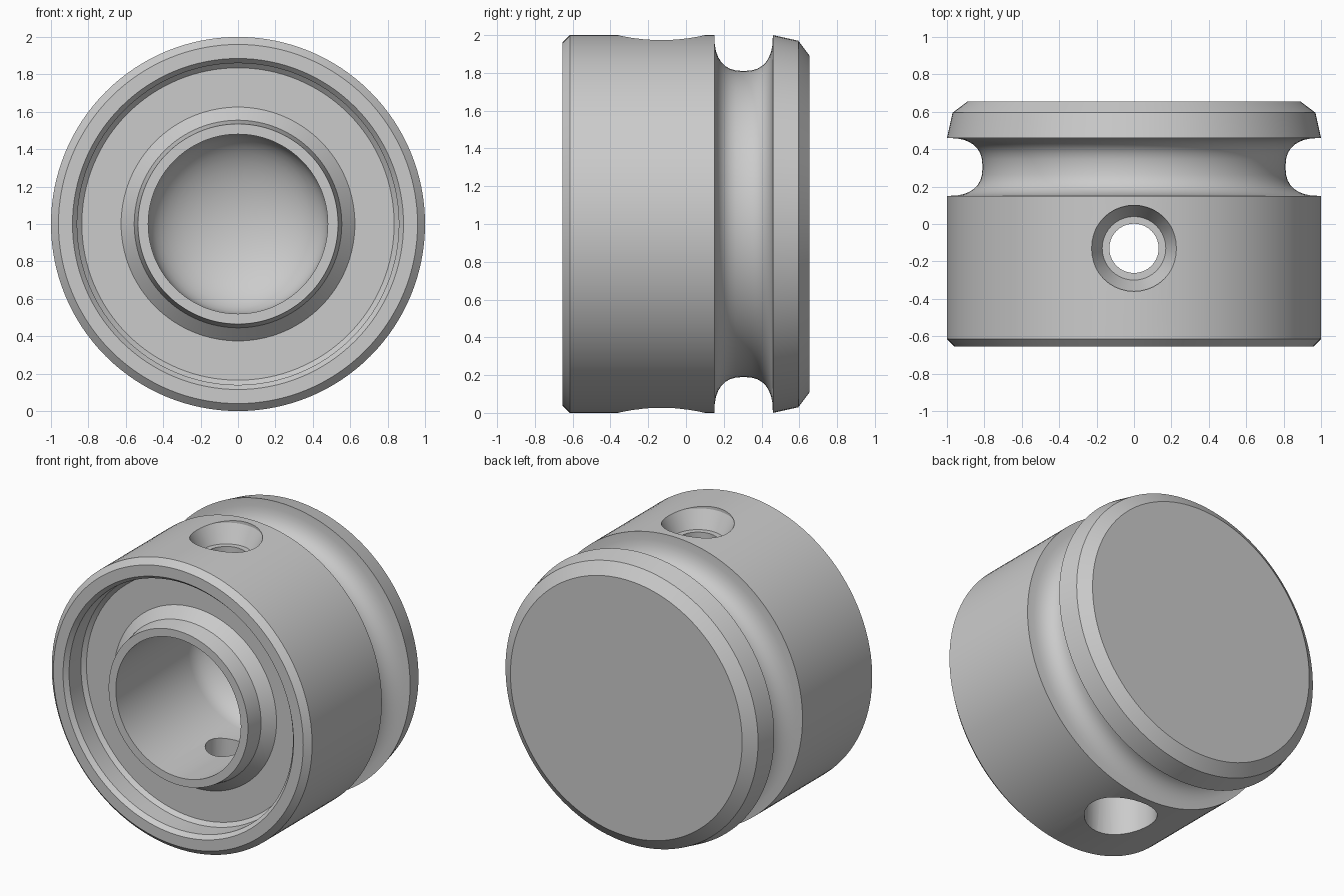
import bpy, bmesh, math
from mathutils import Vector

default = bpy.data.objects.get("Cube")
if default:
    bpy.data.objects.remove(default, do_unlink=True)

grey = bpy.data.materials.new("satin_grey")
grey.use_nodes = True
COLOUR = (0.6, 0.6, 0.6, 1)
grey.diffuse_color = COLOUR
grey.node_tree.nodes["Principled BSDF"].inputs["Base Color"].default_value = COLOUR


def lathe(name, profile, axis, centre, steps):
    """Revolve (radius, distance along axis) points into a closed solid."""
    axis, centre = Vector(axis), Vector(centre)
    bm = bmesh.new()
    verts = [bm.verts.new(centre + Vector((r, 0, 0)) + axis * d) for r, d in profile]
    edges = [bm.edges.new(pair) for pair in zip(verts, verts[1:])]
    bmesh.ops.spin(bm, geom=verts + edges, cent=centre, axis=axis,
                   angle=math.tau, steps=steps)
    bmesh.ops.remove_doubles(bm, verts=bm.verts[:], dist=1e-4)
    bmesh.ops.recalc_face_normals(bm, faces=bm.faces[:])
    mesh = bpy.data.meshes.new(name)
    bm.to_mesh(mesh)
    bm.free()
    mesh.materials.append(grey)
    obj = bpy.data.objects.new(name, mesh)
    bpy.context.collection.objects.link(obj)
    return obj


# Outer wall with chamfered front rim
outer = [(0.885, -0.655), (0.96, -0.655), (1, -0.615)]

# Rounded groove around the body
groove = []
for i in range(17):
    a = math.pi * i / 16
    along = -math.copysign(abs(math.cos(a)) ** 0.8, math.cos(a))
    groove.append((1 - 0.19 * math.sin(a) ** 0.8, 0.305 + 0.155 * along))

# Tapered back edge and flat back
back = [(0.97, 0.595), (0.89, 0.655), (0, 0.655)]

# Domed bore end, straight bore, hub and front recess
dome = [(0.48 * math.sin(math.pi * i / 24), 0.14 + 0.28 * math.cos(math.pi * i / 24))
        for i in range(13)]
hub = [(0.48, -0.655), (0.535, -0.655), (0.555, -0.54), (0.625, -0.47)]
recess = [(0.835, -0.47), (0.86, -0.495), (0.86, -0.625), (0.885, -0.655)]

body = lathe("piston_body", outer + groove + back + dome + hub + recess,
             (0, 1, 0), (0, 0, 1), 128)

# Cross hole: countersunk on top, wide counterbore underneath
top_hole = [(0, 0), (0.132, 0), (0.132, 0.86), (0.17, 0.86),
            (0.23, 0.98), (0.23, 1.1), (0, 1.1)]
bottom_hole = [(0, 0.1), (0.132, 0.1), (0.132, 0.6), (0.23, 0.6),
               (0.23, 1.1), (0, 1.1)]
bpy.context.view_layer.objects.active = body
for name, profile, direction in (("top_hole_cutter", top_hole, 1),
                                 ("bottom_hole_cutter", bottom_hole, -1)):
    cutter = lathe(name, profile, (0, 0, direction), (0, -0.13, 1), 40)
    cutter.hide_render = True
    cut = body.modifiers.new("cross_hole", 'BOOLEAN')
    cut.operation, cut.solver, cut.object = 'DIFFERENCE', 'EXACT', cutter
    bpy.ops.object.modifier_apply(modifier=cut.name)
    bpy.data.objects.remove(cutter, do_unlink=True)

# Smooth curved faces, crisp machined edges
bpy.ops.object.select_all(action='DESELECT')
body.select_set(True)
bpy.ops.object.shade_smooth_by_angle(angle=math.radians(20))
